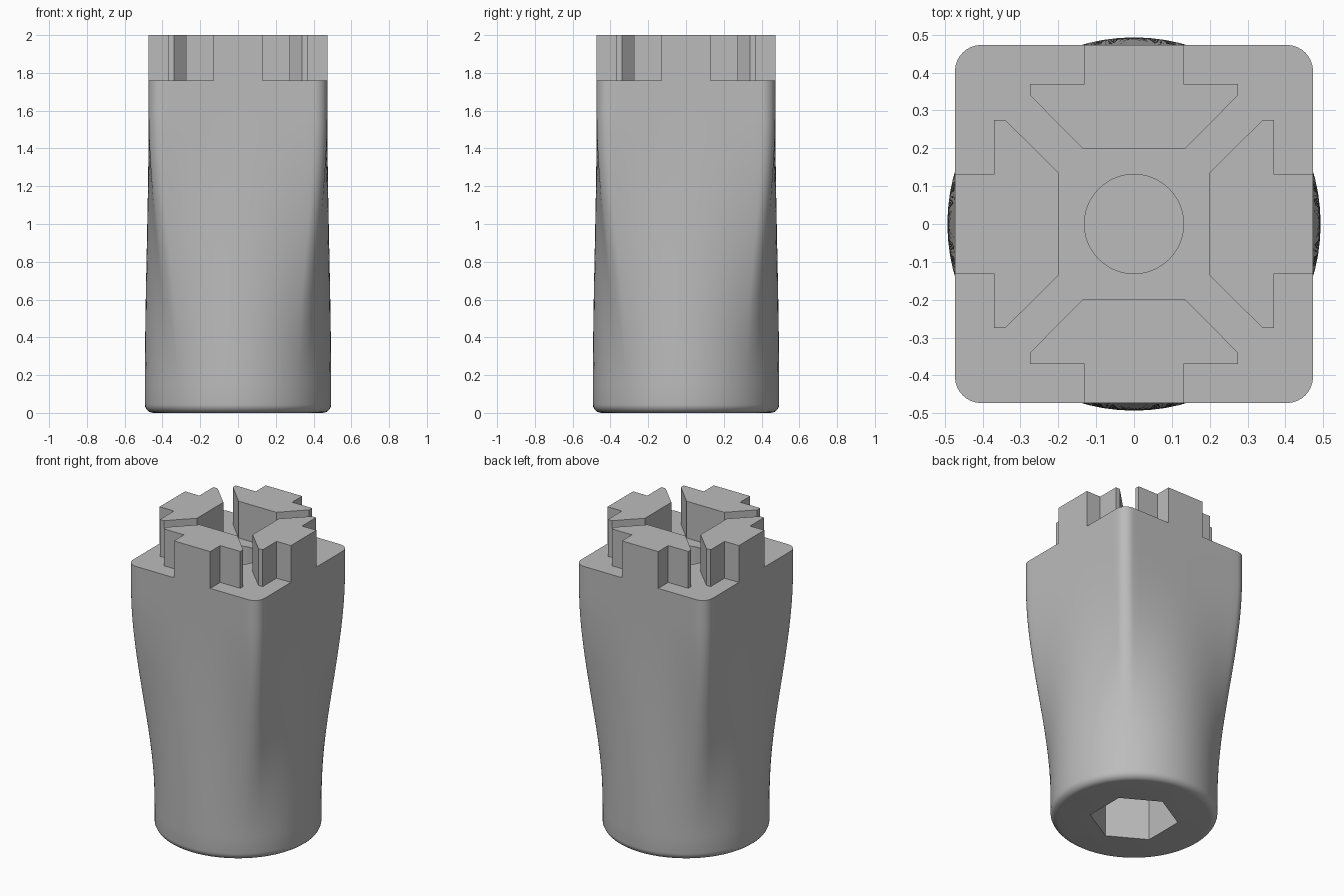
import bpy, bmesh, math
from mathutils import Matrix, Vector

cube = bpy.data.objects.get("Cube")
if cube:
    bpy.data.objects.remove(cube, do_unlink=True)

HALF, CORNER, RADIUS = 0.473, 0.07, 0.493   # square half width, its corner radius, round foot radius
DECK, TOP, FILLET = 1.76, 2.0, 0.045

grey = bpy.data.materials.new("plain grey")
grey.use_nodes = True
grey.diffuse_color = (0.5, 0.5, 0.5, 1)
grey.node_tree.nodes["Principled BSDF"].inputs["Base Color"].default_value = (0.5, 0.5, 0.5, 1)


def make_object(name, bm):
    bmesh.ops.recalc_face_normals(bm, faces=bm.faces)
    mesh = bpy.data.meshes.new(name)
    bm.to_mesh(mesh)
    bm.free()
    mesh.materials.append(grey)
    obj = bpy.data.objects.new(name, mesh)
    bpy.context.collection.objects.link(obj)
    return obj


def prism(name, outline, z0, z1):
    bm = bmesh.new()
    face = bm.faces.new([bm.verts.new((x, y, z0)) for x, y in outline])
    ext = bmesh.ops.extrude_face_region(bm, geom=[face])
    verts = [g for g in ext["geom"] if isinstance(g, bmesh.types.BMVert)]
    bmesh.ops.translate(bm, verts=verts, vec=(0, 0, z1 - z0))
    return make_object(name, bm)


def polygon(sides, radius, start=0.0):
    angles = [start + math.tau * i / sides for i in range(sides)]
    return [(radius * math.cos(a), radius * math.sin(a)) for a in angles]


# Rounded square outline, one side plus one corner per quarter turn
square = []
flat = HALF - CORNER
for q in range(4):
    turn = Matrix.Rotation(q * math.pi / 2, 2)
    side = [Vector((HALF, -flat + 2 * flat * i / 20)) for i in range(20)]
    arc = [Vector((flat + CORNER * math.cos(a), flat + CORNER * math.sin(a)))
           for a in (math.pi / 2 * i / 8 for i in range(8))]
    square += [turn @ p for p in side + arc]

# Body: round foot with a filleted rim blending into the square upper part
levels = []
for i in range(7):
    a = math.pi / 2 * i / 6
    levels.append((FILLET * (1 - math.sin(a)), FILLET * (1 - math.cos(a))))
levels.reverse()
levels = [(FILLET - FILLET * math.cos(math.pi / 2 * i / 6),
           FILLET - FILLET * math.sin(math.pi / 2 * i / 6)) for i in range(7)]
levels += [(0.15 + 1.45 * i / 32, 0) for i in range(33)] + [(DECK, 0)]

bm = bmesh.new()
rings = []
for z, inset in levels:
    t = min(max((z - 0.15) / 1.45, 0), 1)
    t = t * t * (3 - 2 * t)
    ring = []
    for p in square:
        xy = p.normalized() * ((RADIUS - inset) * (1 - t) + p.length * t)
        ring.append(bm.verts.new((xy.x, xy.y, z)))
    rings.append(ring)
for low, high in zip(rings, rings[1:]):
    for i in range(len(low)):
        j = (i + 1) % len(low)
        bm.faces.new((low[i], low[j], high[j], high[i]))
bm.faces.new(rings[0])
bm.faces.new(rings[-1])
body = make_object("body", bm)

# Hex socket in the foot and round bore in the deck
cutters = [prism("hex_cutter", polygon(6, 0.262, math.pi / 2), -0.1, 0.6),
           prism("bore_cutter", polygon(64, 0.131), 1.3, DECK + 0.1)]
bpy.context.view_layer.objects.active = body
for cutter in cutters:
    cutter.hide_render = True
    mod = body.modifiers.new("cut", "BOOLEAN")
    mod.operation, mod.solver, mod.object = "DIFFERENCE", "EXACT", cutter
    bpy.ops.object.modifier_apply(modifier=mod.name)
    bpy.data.objects.remove(cutter, do_unlink=True)

bpy.ops.object.select_all(action="DESELECT")
body.select_set(True)
bpy.ops.object.shade_smooth_by_angle(angle=math.radians(30))

# Four T-shaped teeth with chamfered inner corners
half_tooth = [(0.131, -HALF), (0.131, -0.37), (0.275, -0.37), (0.275, -0.34), (0.136, -0.2)]
tooth = half_tooth + [(-x, y) for x, y in reversed(half_tooth)]
for q, name in enumerate(("front", "left", "back", "right")):
    turn = Matrix.Rotation(q * math.pi / 2, 2)
    prism(name + "_tooth", [turn @ Vector(p) for p in tooth], DECK, TOP)
